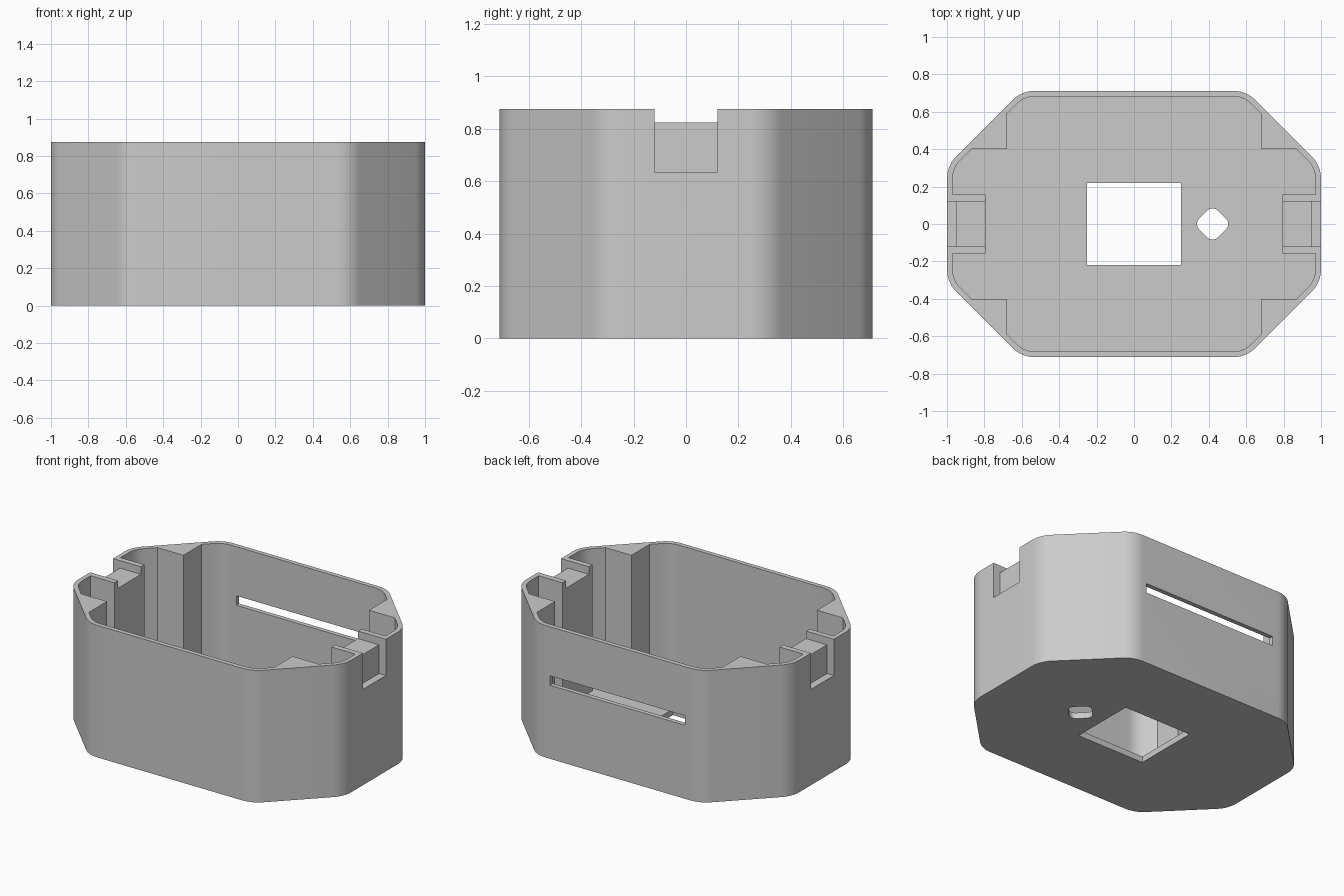
import bpy, bmesh
from math import sin, tan, pi
from mathutils import Vector

cube = bpy.data.objects.get("Cube")
if cube:
    bpy.data.objects.remove(cube, do_unlink=True)

HEIGHT, FLOOR, WALL = 0.875, 0.04, 0.03
HALF_X, HALF_Y, CHAMFER = 1.0, 0.712, 0.4

grey = bpy.data.materials.new("plain_grey")
grey.use_nodes = True
colour = (0.6, 0.6, 0.6, 1)
grey.diffuse_color = colour
grey.node_tree.nodes["Principled BSDF"].inputs["Base Color"].default_value = colour


def fillet(before, corner, after, radius, steps=8):
    """Points of a round tangent to both sides of a corner."""
    c = Vector(corner)
    a = (Vector(before) - c).normalized()
    b = (Vector(after) - c).normalized()
    half = a.angle(b) / 2
    centre = c + (a + b).normalized() * (radius / sin(half))
    start = (c + a * (radius / tan(half)) - centre).normalized()
    end = (c + b * (radius / tan(half)) - centre).normalized()
    return [tuple(centre + start.slerp(end, i / steps).normalized() * radius)
            for i in range(steps + 1)]


def mirror_quarter(quarter):
    """Closed outline from the points of the +x +y quarter."""
    left = [(-x, y) for x, y in reversed(quarter)]
    upper = quarter + left
    return upper + [(x, -y) for x, y in reversed(upper)]


def prism(name, outline, z0, z1):
    bm = bmesh.new()
    face = bm.faces.new([bm.verts.new((x, y, z0)) for x, y in outline])
    top = bmesh.ops.extrude_face_region(bm, geom=[face])["geom"]
    bmesh.ops.translate(bm, vec=(0, 0, z1 - z0),
                        verts=[v for v in top if isinstance(v, bmesh.types.BMVert)])
    bmesh.ops.recalc_face_normals(bm, faces=bm.faces)
    mesh = bpy.data.meshes.new(name)
    bm.to_mesh(mesh)
    bm.free()
    mesh.materials.append(grey)
    obj = bpy.data.objects.new(name, mesh)
    bpy.context.collection.objects.link(obj)
    return obj


def box(name, x0, x1, y0, y1, z0, z1):
    return prism(name, [(x0, y0), (x1, y0), (x1, y1), (x0, y1)], z0, z1)


def corner_rounds(hx, hy, diagonal, radius):
    """Rounds at the two ends of a chamfered corner."""
    low, high = (hx, diagonal - hx), (diagonal - hy, hy)
    return fillet((hx, 0), low, high, radius), fillet(low, high, (0, hy), radius)


# Outer body: rectangle with rounded, chamfered corners
diagonal = HALF_X + HALF_Y - CHAMFER
low, high = corner_rounds(HALF_X, HALF_Y, diagonal, 0.17)
body = prism("open_case", mirror_quarter(low + high), 0, HEIGHT)

# Cavity outline leaves the corner posts and the end latch blocks standing
ix, iy, idiag = HALF_X - WALL, HALF_Y - WALL, diagonal - WALL * 2 ** 0.5
post_x, post_y, block_x, block_y = 0.68, 0.40, 0.795, 0.157
low, high = corner_rounds(ix, iy, idiag, 0.14)
cavity = ([(block_x, block_y), (ix, block_y)] + low
          + [(idiag - post_y, post_y), (post_x, post_y), (post_x, idiag - post_x)] + high)
cutters = [prism("cavity_cutter", mirror_quarter(cavity), FLOOR, 1)]

# Latch openings at both ends: outer recess and lowered block top
for s in (-1, 1):
    cutters.append(box("latch_recess_cutter", s * 0.95, s * 1.1, -0.12, 0.12, 0.635, 1))
    cutters.append(box("latch_top_cutter", s * 0.7, s * 1.1, -0.12, 0.12, 0.825, 1))

# Floor window, rounded diamond hole and back slot
cutters.append(box("window_cutter", -0.25, 0.25, -0.22, 0.22, -0.1, 0.1))
tips = [(0.52, 0), (0.42, 0.1), (0.32, 0), (0.42, -0.1)]
diamond = []
for i in range(4):
    diamond += fillet(tips[i - 1], tips[i], tips[(i + 1) % 4], 0.04)
cutters.append(prism("cable_hole_cutter", diamond, -0.1, 0.1))
cutters.append(box("back_slot_cutter", -0.49, 0.5, 0.6, 0.8, 0.487, 0.55))

# Cut the case and remove the cutters
bpy.ops.object.select_all(action="DESELECT")
bpy.context.view_layer.objects.active = body
body.select_set(True)
for cutter in cutters:
    cutter.hide_render = True
    mod = body.modifiers.new("cut", "BOOLEAN")
    mod.operation, mod.solver, mod.object = "DIFFERENCE", "EXACT", cutter
    bpy.ops.object.modifier_apply(modifier=mod.name)
    bpy.data.objects.remove(cutter, do_unlink=True)

bpy.ops.object.shade_smooth_by_angle(angle=pi / 6)
